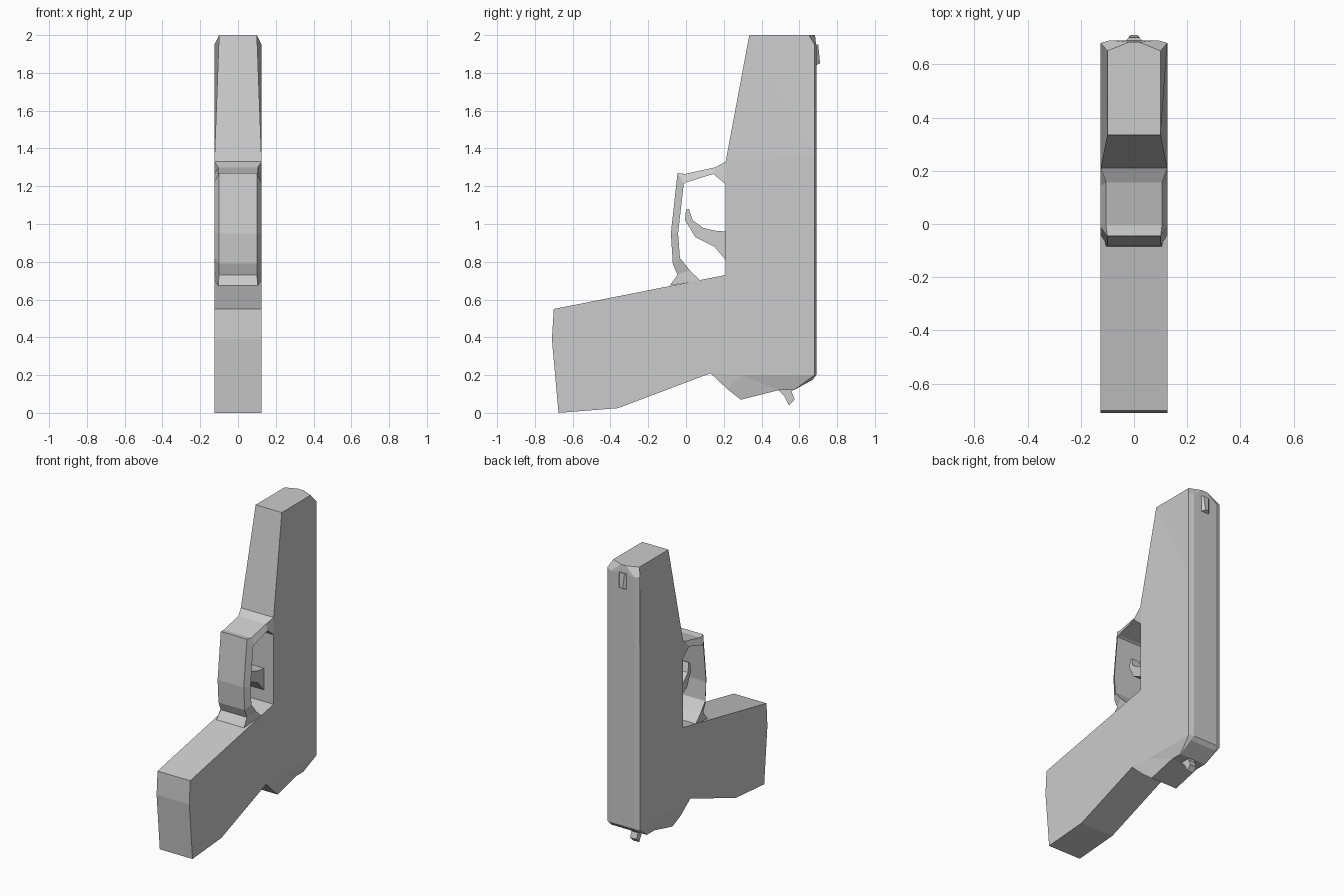
import bpy, bmesh


def sided(name, pts, outline, caps):
    """Mirror (y, z, half width) points in x, join them across the outline, close with caps."""
    bm = bmesh.new()
    right = [bm.verts.new((w, y, z)) for y, z, w in pts]
    left = [bm.verts.new((-w, y, z)) for y, z, w in pts]
    for a, b in zip(outline, outline[1:] + outline[:1]):
        bm.faces.new((right[a], right[b], left[b], left[a]))
    for cap in caps:
        bm.faces.new([right[i] for i in cap])
        bm.faces.new([left[i] for i in reversed(cap)])
    bmesh.ops.recalc_face_normals(bm, faces=bm.faces)
    mesh = bpy.data.meshes.new(name)
    bm.to_mesh(mesh)
    bm.free()
    obj = bpy.data.objects.new(name, mesh)
    bpy.context.collection.objects.link(obj)
    return obj


def plate(name, pts):
    n = list(range(len(pts)))
    return sided(name, pts, n, [n])


# Body: slide, frame and grip in one skin; the last six points lie on the sides
W = 0.125
body = [(.335, 2, .1), (.21, 1.33, W), (.21, .73, W), (-.70, .55, W),
        (-.71, .39, W), (-.675, 0, W), (-.36, .025, W), (.13, .21, W),
        (.22, .125, .115), (.29, .07, .1), (.49, .12, .1), (.57, .12, .1),
        (.67, .175, .1), (.69, .2, .09), (.69, 1.94, .09), (.683, 2, .02),
        (.68, .2, W), (.68, 1.95, W), (.65, 2, .1), (.295, .2, W),
        (.68, 1.36, W), (.68, .76, W)]
sided("body", body, list(range(16)),
      [(0, 1, 20), (0, 20, 17, 18), (1, 2, 21, 20), (2, 19, 16, 21),
       (2, 3, 4, 7, 19), (4, 5, 6, 7), (19, 7, 8), (19, 8, 9, 10),
       (19, 10, 11, 16), (16, 11, 12), (16, 12, 13),
       (16, 13, 14, 17, 20, 21), (17, 14, 15, 18), (0, 18, 15)])

# Trigger guard: wide inner edge, narrower outer edge
outer = [(.21, 1.33, W), (.155, 1.30, .105), (-.005, 1.265, .105), (-.045, 1.27, .1),
         (-.08, .95, .1), (-.07, .79, .1), (-.045, .73, .1), (-.085, .675, .105)]
inner = [(.21, 1.21, W), (.145, 1.265, W), (.0, 1.22, W), (-.012, 1.212, W),
         (-.042, .95, W), (-.032, .82, W), (.02, .755, W), (.075, .70, W)]
n = len(outer)
sided("trigger_guard", outer + inner, list(range(n)) + list(range(2 * n - 1, n - 1, -1)),
      [(i, i + 1, n + i + 1, n + i) for i in range(n - 1)])

# Trigger
plate("trigger", [(.21, .96, .05), (.15, .965, .05), (.09, .98, .045), (.035, 1.02, .04),
                  (.015, 1.08, .03), (.0, 1.075, .03), (-.005, 1.02, .035),
                  (.05, .93, .045), (.15, .88, .05), (.21, .81, .05)])

# Hammer
plate("hammer", [(.49, .12, .025), (.52, .09, .025), (.545, .04, .025),
                 (.575, .07, .025), (.56, .11, .025), (.57, .13, .025)])

# Sight on the back of the slide
plate("sight", [(.685, 1.95, .035), (.70, 1.95, .02), (.71, 1.85, .012), (.685, 1.84, .035)])
